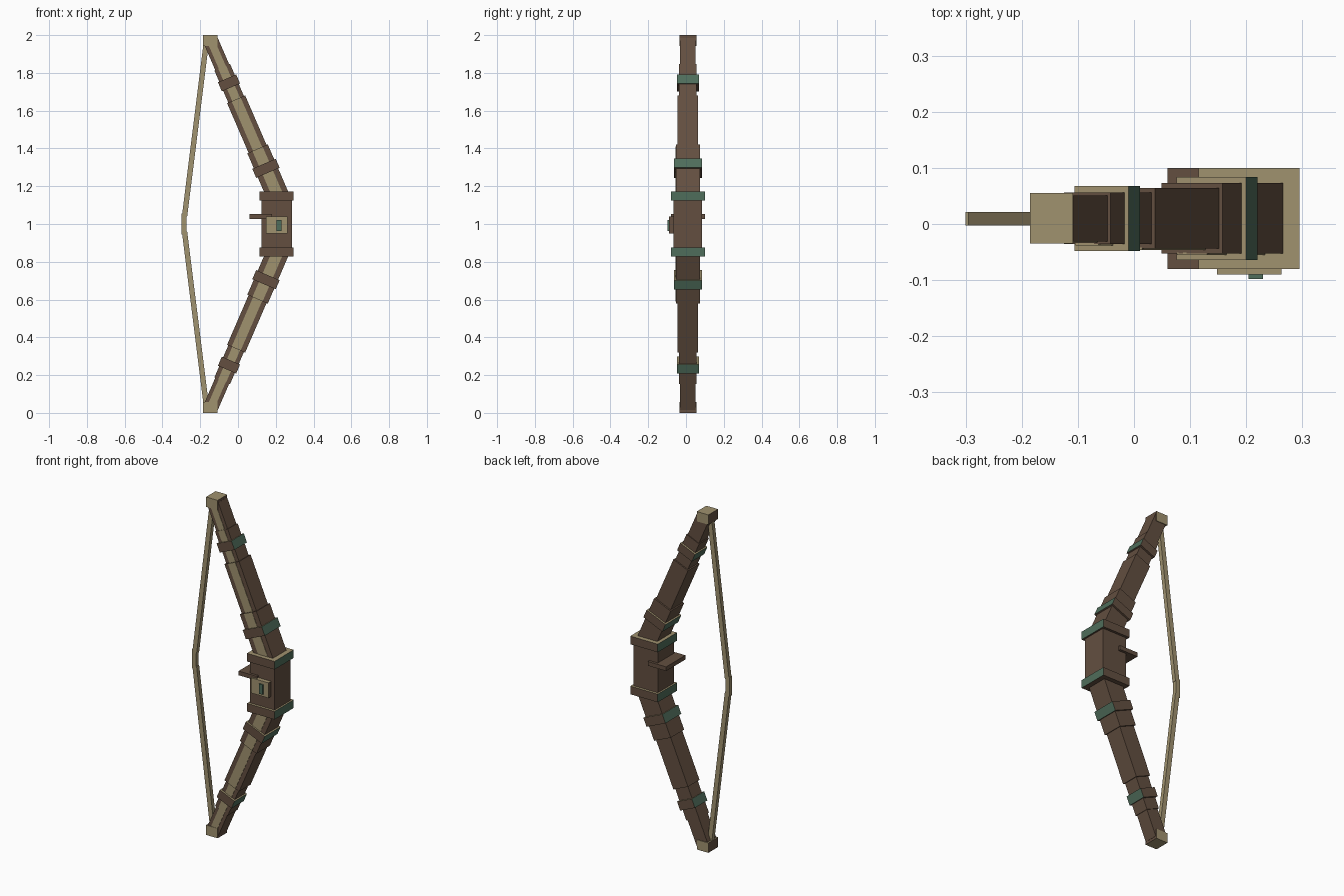
import bpy, bmesh, math
from mathutils import Matrix, Vector

cube = bpy.data.objects.get("Cube")
if cube:
    bpy.data.objects.remove(cube, do_unlink=True)


def material(name, rgb):
    col = [(c / 255 / 12.92 if c < 11 else ((c / 255 + 0.055) / 1.055) ** 2.4) for c in rgb]
    m = bpy.data.materials.new(name)
    m.use_nodes = True
    m.diffuse_color = (*col, 1)
    m.node_tree.nodes["Principled BSDF"].inputs["Base Color"].default_value = (*col, 1)
    return m


BROWN = material("brown wood", (99, 79, 64))
TAN = material("tan wood", (160, 146, 111))
GREEN = material("green metal", (79, 109, 91))
MID_Y = 0.01  # depth centre of the bow


def box(name, centre, size, mat=BROWN, tilt=0.0, faces=None):
    """Box tilted about y; faces maps a (axis, sign) direction to another material."""
    bm = bmesh.new()
    bmesh.ops.create_cube(bm, size=1, matrix=Matrix.Diagonal((*size, 1)))
    mats = [mat]
    bm.normal_update()
    for f in bm.faces:
        for (axis, sign), m in (faces or {}).items():
            if f.normal[axis] * sign > 0.9:
                if m not in mats:
                    mats.append(m)
                f.material_index = mats.index(m)
    bm.transform(Matrix.Translation(Vector(centre)) @ Matrix.Rotation(tilt, 4, 'Y'))
    me = bpy.data.meshes.new(name)
    bm.to_mesh(me)
    bm.free()
    for m in mats:
        me.materials.append(m)
    ob = bpy.data.objects.new(name, me)
    bpy.context.collection.objects.link(ob)
    return ob


RING = {(0, 1): GREEN, (0, -1): GREEN, (2, 1): TAN}
TIP = {(0, 1): BROWN, (0, -1): BROWN}
LEAN = math.radians(23.4)


def limb_x(h):
    """Limb centre line, h is the height above the grip centre."""
    return 0.148 - math.tan(LEAN) * (h - 0.295)


# Grip, its ledge and badge
box("grip", (0.205, MID_Y, 1), (0.16, 0.15, 0.27))
box("ledge", (0.12, MID_Y, 1.04), (0.12, 0.18, 0.025))
box("badge", (0.205, -0.075, 0.995), (0.115, 0.03, 0.09), TAN, faces={(0, 1): BROWN, (0, -1): BROWN})
box("badge_gem", (0.217, -0.089, 0.993), (0.025, 0.018, 0.058), GREEN)

for side, s in (("upper", 1), ("lower", -1)):
    # Limb in four narrowing sections with a pale strip on the front
    for i, (h0, h1, width, depth) in enumerate((
            (0.12, 0.398, 0.118, 0.126), (0.39, 0.66, 0.104, 0.108),
            (0.65, 0.83, 0.09, 0.092), (0.82, 0.97, 0.08, 0.082))):
        h = (h0 + h1) / 2
        length = (h1 - h0) / math.cos(LEAN)
        box(f"{side}_limb_{i + 1}", (limb_x(h), MID_Y, 1 + s * h), (width, depth, length), tilt=-s * LEAN)
        box(f"{side}_strip_{i + 1}", (limb_x(h), MID_Y - depth / 2, 1 + s * h),
            (width * 0.5, 0.004, length), TAN, -s * LEAN)
    # Metal-edged rings
    for i, (h, width, depth) in enumerate(((0.295, 0.135, 0.148), (0.747, 0.105, 0.116))):
        box(f"{side}_limb_ring_{i + 1}", (limb_x(h), MID_Y, 1 + s * h), (width, depth, 0.052),
            BROWN, -s * LEAN, RING)
    box(f"{side}_grip_ring", (0.205, MID_Y, 1 + s * 0.148), (0.18, 0.18, 0.048), faces=RING)
    # Tip block
    box(f"{side}_tip", (-0.147, MID_Y, 1 + s * 0.971), (0.076, 0.09, 0.058), TAN, faces=TIP)
    # Slanted half of the string
    a, b = Vector((-0.168, 0.96)), Vector((-0.283, 0.04))
    mid, run = (a + b) / 2, a - b
    box(f"{side}_string", (mid.x, MID_Y - 0.001, 1 + s * mid.y), (0.028, 0.024, run.length),
        TAN, s * math.atan2(run.x, run.y))
box("string_middle", (-0.286, MID_Y - 0.001, 1), (0.028, 0.024, 0.11), TAN)
